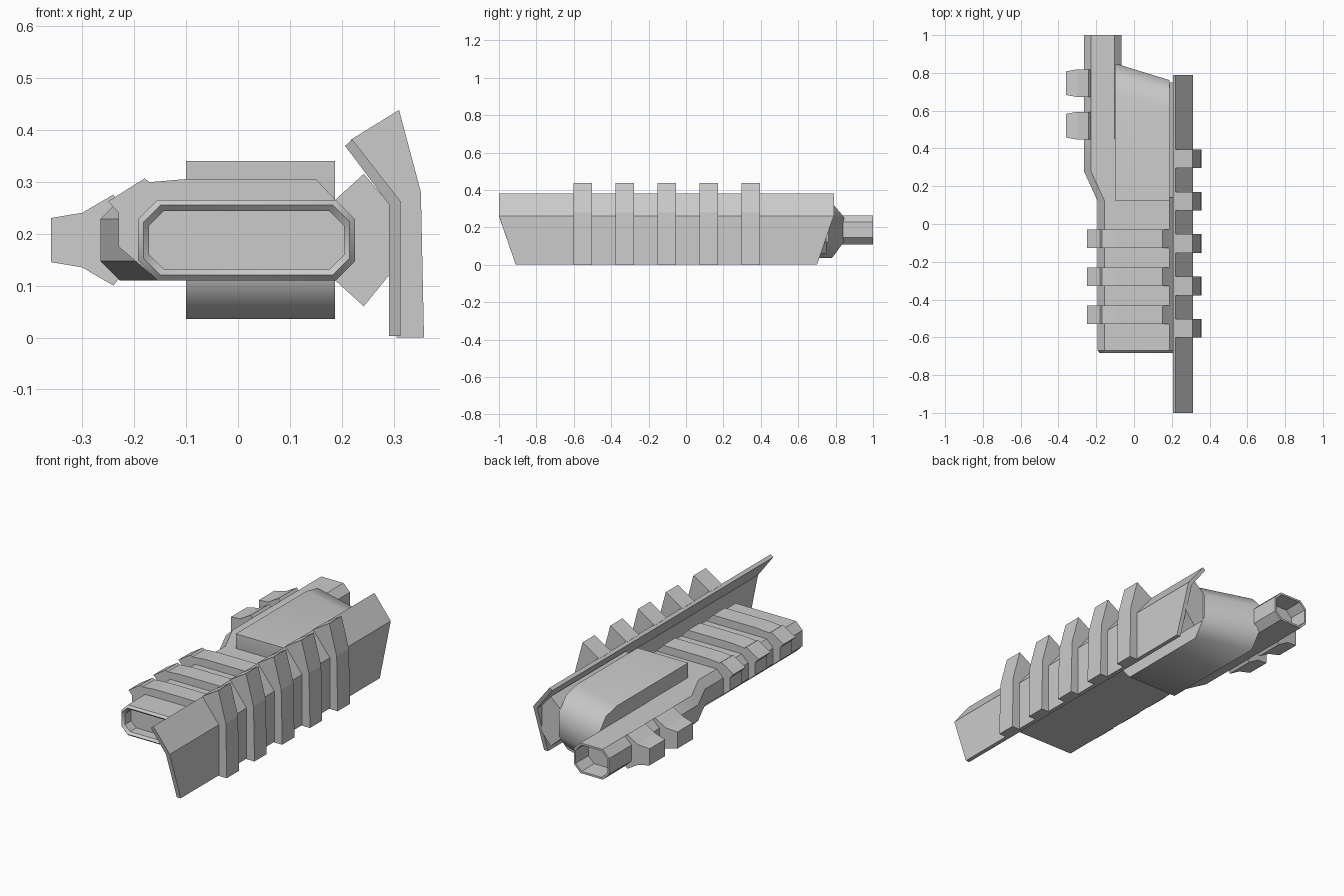
import bpy, bmesh, math

if "Cube" in bpy.data.objects:
    bpy.data.objects.remove(bpy.data.objects["Cube"])


def finish(name, bm, angle):
    """Turn a bmesh into an object, shaded smooth below the given angle."""
    bmesh.ops.recalc_face_normals(bm, faces=bm.faces[:])
    me = bpy.data.meshes.new(name)
    bm.to_mesh(me)
    bm.free()
    ob = bpy.data.objects.new(name, me)
    bpy.context.collection.objects.link(ob)
    bpy.ops.object.select_all(action='DESELECT')
    ob.select_set(True)
    bpy.context.view_layer.objects.active = ob
    if angle:
        bpy.ops.object.shade_smooth_by_angle(angle=math.radians(angle))
    return ob


def loft(name, rings, angle=0):
    """Skin a list of equal-length point rings and cap both ends."""
    bm = bmesh.new()
    vs = [[bm.verts.new(p) for p in ring] for ring in rings]
    n = len(vs[0])
    for a, b in zip(vs, vs[1:]):
        for i in range(n):
            j = (i + 1) % n
            bm.faces.new((a[i], a[j], b[j], b[i]))
    bm.faces.new(vs[0])
    bm.faces.new(vs[-1])
    return finish(name, bm, angle)


def extrude_y(name, profile, y0, y1, shift=None, angle=0):
    """Extrude an (x, z) profile along y; shift(x, z, end) offsets y."""
    shift = shift or (lambda x, z, end: 0)
    return loft(name, [[(x, y + shift(x, z, e), z) for x, z in profile]
                       for e, y in ((0, y0), (1, y1))], angle)


def octagon(y, x0, x1, inset=0.0):
    """Chamfered rectangle ring of the main body at position y."""
    a, b = x0 + inset, x1 - inset
    lo, hi, c = 0.11 + inset, 0.265 - inset, 0.037 - inset * 0.4
    return [(x, y, z) for x, z in (
        (a + c, lo), (b - c, lo), (b, lo + c), (b, hi - c),
        (b - c, hi), (a + c, hi), (a, hi - c), (a, lo + c))]


# Main body: recessed front mouth, offset shoulder, hollow rear pipe
L, R, PL, PR = -0.192, 0.225, -0.265, -0.065
loft("main_body", [
    octagon(-0.62, L, R, 0.021), octagon(-0.67, L, R, 0.021),
    octagon(-0.682, L, R, 0.01), octagon(-0.67, L, R),
    octagon(0.12, L, R), octagon(0.28, PL, R), octagon(0.45, PL, PR),
    octagon(1.0, PL, PR), octagon(1.0, PL, PR, 0.01),
    octagon(0.90, PL, PR, 0.012)], angle=35)

# Rear housing: side profile in (y, z), with a slanted chamfered back
side = [(0.125, 0.11), (0.19, 0.036), (0.78, 0.036), (0.85, 0.13),
        (0.85, 0.25), (0.79, 0.32), (0.70, 0.34), (0.125, 0.34)]
loft("rear_housing", [
    [(x, y - (slant if y > 0.5 else 0), z) for y, z in side]
    for x, slant in ((-0.1, 0), (0.187, 0.088))], angle=60)

# Bracket joining the housing to the side shield
extrude_y("shield_bracket", [
    (0.17, 0.12), (0.187, 0.11), (0.242, 0.06), (0.295, 0.125),
    (0.295, 0.253), (0.242, 0.315), (0.187, 0.265), (0.17, 0.25)],
    0.14, 0.75)

# Side shield: bent plate whose ends rake inwards below the bend
extrude_y("side_shield", [
    (0.291, 0.003), (0.313, 0.003), (0.313, 0.262),
    (0.22, 0.381), (0.206, 0.369), (0.291, 0.256)],
    -1.0, 0.79,
    lambda x, z, e: max(0, 0.26 - z) / 0.26 * (-0.09 if e else 0.09))

# Five ribs across the outside of the shield
shield_rib = [(0.305, 0.0), (0.358, 0.0), (0.352, 0.28), (0.31, 0.438),
              (0.216, 0.38), (0.305, 0.26)]
for i in range(5):
    y = -0.602 + i * 0.2245
    extrude_y(f"shield_rib_{i + 1}", shield_rib, y, y + 0.099)

# Three bands over the top and left of the body
band = [(0.19, 0.262), (0.15, 0.305), (-0.10, 0.305), (-0.17, 0.299),
        (-0.18, 0.306), (-0.25, 0.262), (-0.23, 0.24), (-0.23, 0.175),
        (-0.155, 0.111), (-0.15, 0.15), (-0.15, 0.25), (0.15, 0.25)]
for i in range(3):
    y = -0.53 + i * 0.202
    extrude_y(f"body_band_{i + 1}", band, y, y + 0.098)

# Two side lugs on the left of the rear pipe, narrowing outwards
lug = [(-0.36, 0.145), (-0.30, 0.135), (-0.24, 0.10), (-0.228, 0.115),
       (-0.228, 0.26), (-0.24, 0.275), (-0.30, 0.24), (-0.36, 0.23)]
for i, y in enumerate((0.447, 0.672)):
    extrude_y(f"side_lug_{i + 1}", lug, y, y + 0.147,
              lambda x, z, e: (-0.011 if e else 0.011) if x < -0.33 else 0)
